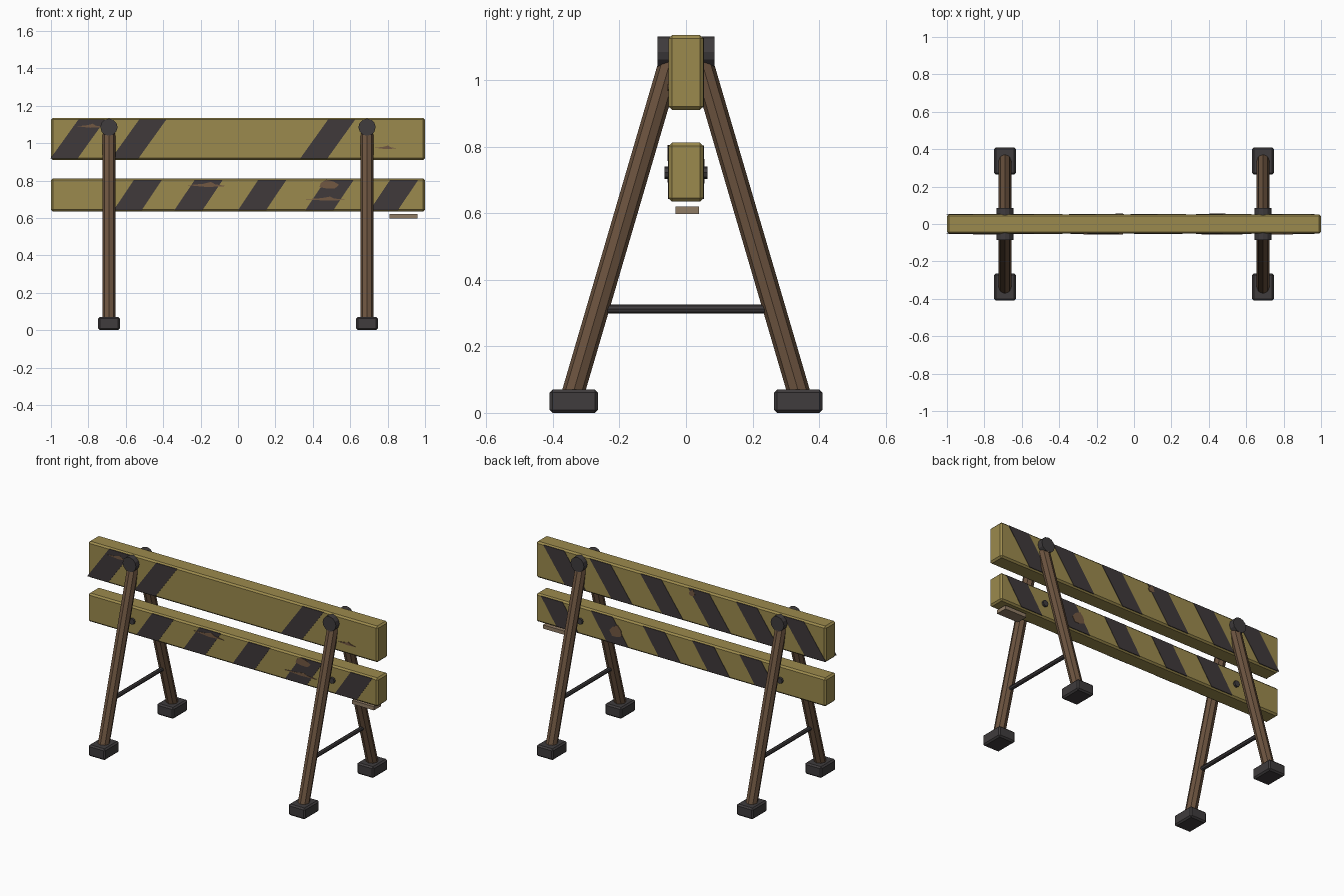
import bpy, bmesh, math
from mathutils import Vector, Matrix

cube = bpy.data.objects.get("Cube")
if cube:
    bpy.data.objects.remove(cube, do_unlink=True)


def material(name, rgb):
    m = bpy.data.materials.new(name)
    m.use_nodes = True
    m.diffuse_color = (*rgb, 1)
    m.node_tree.nodes["Principled BSDF"].inputs["Base Color"].default_value = (*rgb, 1)
    return m


YELLOW = material("faded yellow paint", (0.33, 0.255, 0.075))
BLACK = material("black paint", (0.05, 0.041, 0.043))
METAL = material("dark metal", (0.05, 0.045, 0.047))
WOOD = material("brown wood", (0.15, 0.088, 0.05))
BARE = material("bare wood", (0.17, 0.098, 0.055))
SPLINTER = material("pale splinter", (0.28, 0.2, 0.13))


def finish(bm, name, mat):
    bmesh.ops.recalc_face_normals(bm, faces=bm.faces)
    me = bpy.data.meshes.new(name)
    bm.to_mesh(me)
    bm.free()
    me.materials.append(mat)
    ob = bpy.data.objects.new(name, me)
    bpy.context.collection.objects.link(ob)
    return ob


def box(name, lo, hi, mat, bevel=0.0):
    lo, hi = Vector(lo), Vector(hi)
    bm = bmesh.new()
    place = Matrix.Translation((lo + hi) / 2) @ Matrix.Diagonal((*(hi - lo), 1))
    bmesh.ops.create_cube(bm, size=1, matrix=place)
    if bevel:
        bmesh.ops.bevel(bm, geom=bm.edges[:], offset=bevel, segments=1, affect='EDGES')
    return finish(bm, name, mat)


def rod(name, a, b, radius, sides, mat):
    a, b = Vector(a), Vector(b)
    d = b - a
    place = Matrix.Translation((a + b) / 2) @ d.to_track_quat('Z', 'X').to_matrix().to_4x4()
    bm = bmesh.new()
    bmesh.ops.create_cone(bm, cap_ends=True, segments=sides, radius1=radius,
                          radius2=radius, depth=d.length, matrix=place)
    return finish(bm, name, mat)


def plate(name, outline, side, mat, thick):
    """Thin painted plate on the front (-1) or back (+1) of a board."""
    bm = bmesh.new()
    f = bm.faces.new([bm.verts.new((x, side * (HALF - 0.002), z)) for x, z in outline])
    out = bmesh.ops.extrude_face_region(bm, geom=[f])["geom"]
    moved = [v for v in out if isinstance(v, bmesh.types.BMVert)]
    bmesh.ops.translate(bm, verts=moved, vec=(0, side * (thick + 0.002), 0))
    return finish(bm, name, mat)


def stripes(name, centres, z0, z1, width, lean, side):
    for i, c in enumerate(centres):
        w, s = width / 2, lean / 2
        plate(f"{name}_{i + 1}", [(c - s - w, z0), (c - s + w, z0), (c + s + w, z1), (c + s - w, z1)],
              side, BLACK, 0.002)


def patch(name, x, z, rx, rz, side):
    wobble = (1, 0.8, 1.05, 0.85, 1, 0.75, 0.95)
    ring = [(x + rx * k * math.cos(i * math.tau / 7), z + rz * k * math.sin(i * math.tau / 7))
            for i, k in enumerate(wobble)]
    plate(name, ring, side, BARE, 0.004)


def scratch(name, x0, x1, z, h):
    n = x1 - x0
    plate(name, [(x0, z), (x0 + n * 0.5, z - h * 0.4), (x1, z - h * 0.2), (x0 + n * 0.7, z + h * 0.2),
                 (x0 + n * 0.6, z + h * 0.7), (x0 + n * 0.4, z + h * 0.3)], -1, BARE, 0.004)


# Boards
HALF = 0.052
box("top_board", (-1, -HALF, 0.91), (1, HALF, 1.135), YELLOW, 0.01)
box("lower_board", (-1, -HALF, 0.635), (1, HALF, 0.812), YELLOW, 0.01)

# Slanted stripes; several on the upper front have worn away
upper = [-0.855, -0.53, -0.2, 0.13, 0.48, 0.8]
lower = [-0.535, -0.21, 0.13, 0.49, 0.835]
stripes("top_front_stripe", [upper[0], upper[1], upper[4]], 0.918, 1.127, 0.145, 0.15, -1)
stripes("top_back_stripe", upper, 0.918, 1.127, 0.145, 0.15, 1)
for label, side in (("front", -1), ("back", 1)):
    stripes(f"lower_{label}_stripe", lower, 0.643, 0.804, 0.15, 0.108, side)

# Chips and scratches
scratch("scratch_top_right", -0.86, -0.72, 1.09, 0.02)
scratch("scratch_top_left", 0.73, 0.85, 0.975, 0.018)
scratch("scratch_lower_right", -0.27, -0.06, 0.775, 0.025)
scratch("scratch_lower_left", 0.36, 0.58, 0.7, 0.02)
patch("chip_front", 0.485, 0.777, 0.055, 0.027, -1)
patch("chip_back", 0.445, 0.72, 0.045, 0.042, 1)
patch("chip_back_top", -0.08, 1.1, 0.022, 0.022, 1)

# Loose splinter under the lower board
box("splinter", (0.81, -0.032, 0.597), (0.96, 0.039, 0.62), SPLINTER)

# Trestles
for label, x in (("right", -0.69), ("left", 0.69)):
    for end, s in (("front", -1), ("back", 1)):
        rod(f"{label}_{end}_leg", (x, s * 0.345, 0.04), (x, s * 0.04, 1.08), 0.034, 8, WOOD)
        ys = sorted((s * 0.265, s * 0.41))
        box(f"{label}_{end}_foot", (x - 0.058, ys[0], 0), (x + 0.058, ys[1], 0.07), METAL, 0.009)
    rod(f"{label}_top_pivot", (x, -0.086, 1.085), (x, 0.086, 1.085), 0.046, 12, METAL)
    rod(f"{label}_lower_bolt", (x, -0.065, 0.722), (x, 0.065, 0.722), 0.019, 8, METAL)
    rod(f"{label}_cross_bar", (x, -0.26, 0.312), (x, 0.26, 0.312), 0.013, 8, METAL)
